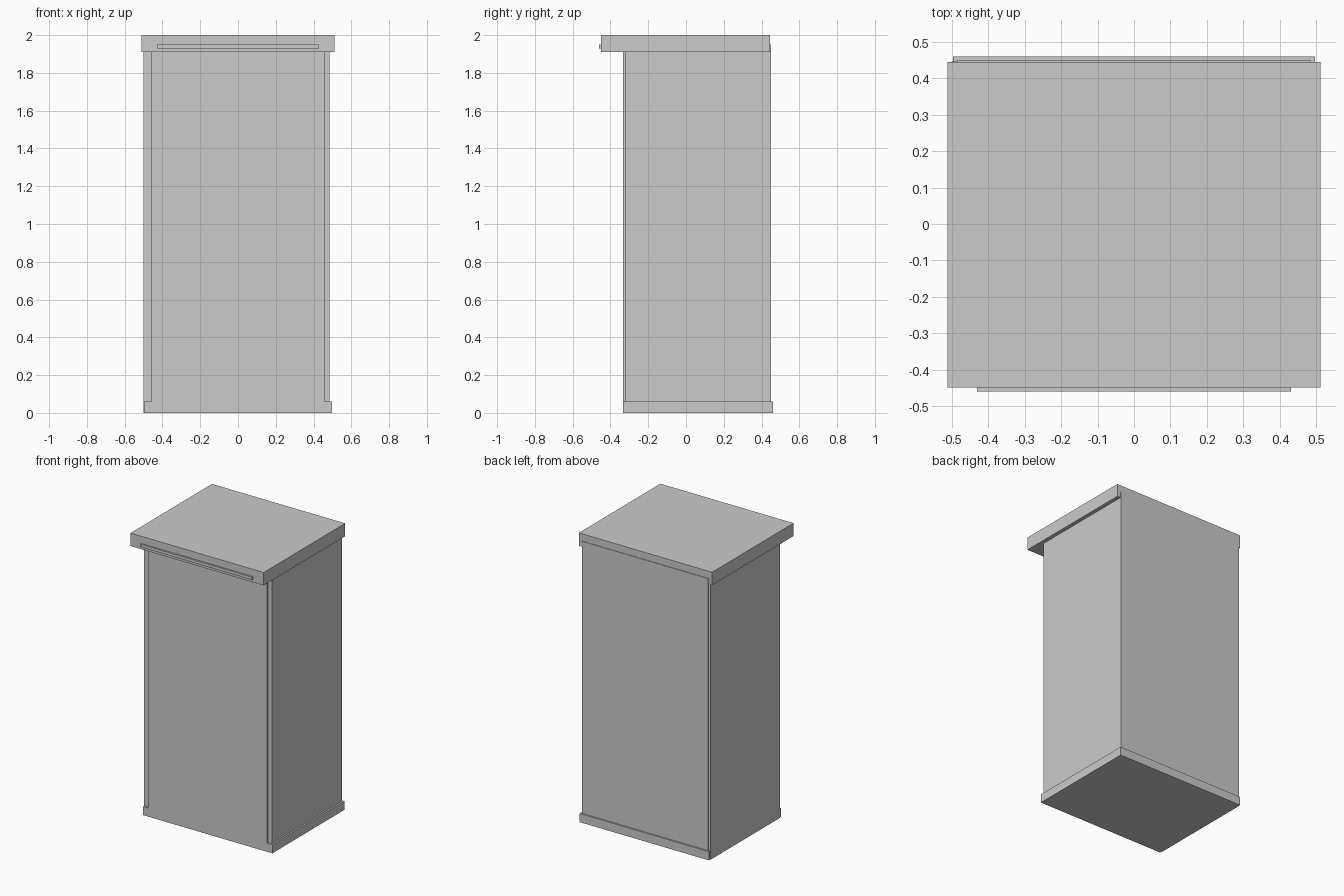
import bpy
from mathutils import Vector

cube = bpy.data.objects.get("Cube")
if cube:
    bpy.data.objects.remove(cube, do_unlink=True)

# Single plain grey
GREY = (0.6, 0.6, 0.6, 1.0)
grey = bpy.data.materials.new("plain grey")
grey.use_nodes = True
grey.diffuse_color = GREY
grey.node_tree.nodes["Principled BSDF"].inputs["Base Color"].default_value = GREY


def box(name, x, y, z):
    """Box spanning the (low, high) ranges on each axis."""
    low, high = (Vector(corner) for corner in zip(x, y, z))
    bpy.ops.mesh.primitive_cube_add(size=1)
    obj = bpy.context.object
    obj.name = obj.data.name = name
    size, centre = high - low, (low + high) / 2
    for v in obj.data.vertices:
        v.co = Vector(a * b for a, b in zip(v.co, size))
    obj.location = centre
    obj.data.materials.append(grey)
    return obj


FRONT, BACK = -0.333, 0.46
BASE_TOP, LID_BOTTOM = 0.06, 1.91

# Plinth and main cabinet
box("base", (-0.497, 0.497), (FRONT, BACK), (0, BASE_TOP))
box("cabinet_body", (-0.485, 0.485), (-0.322, 0.449), (BASE_TOP, 1.95))

# Door, flush with the front of the plinth
box("front_door", (-0.458, 0.458), (FRONT, -0.322), (BASE_TOP, LID_BOTTOM))

# Cladding on one side, running down over the plinth
box("side_panel", (-0.501, -0.485), (-0.318, 0.446), (0, LID_BOTTOM))

# Overhanging lid with a slim handle strip
box("lid", (-0.512, 0.512), (-0.449, 0.445), (LID_BOTTOM, 2))
box("handle_strip", (-0.43, 0.43), (-0.46, -0.449), (1.93, 1.95))
